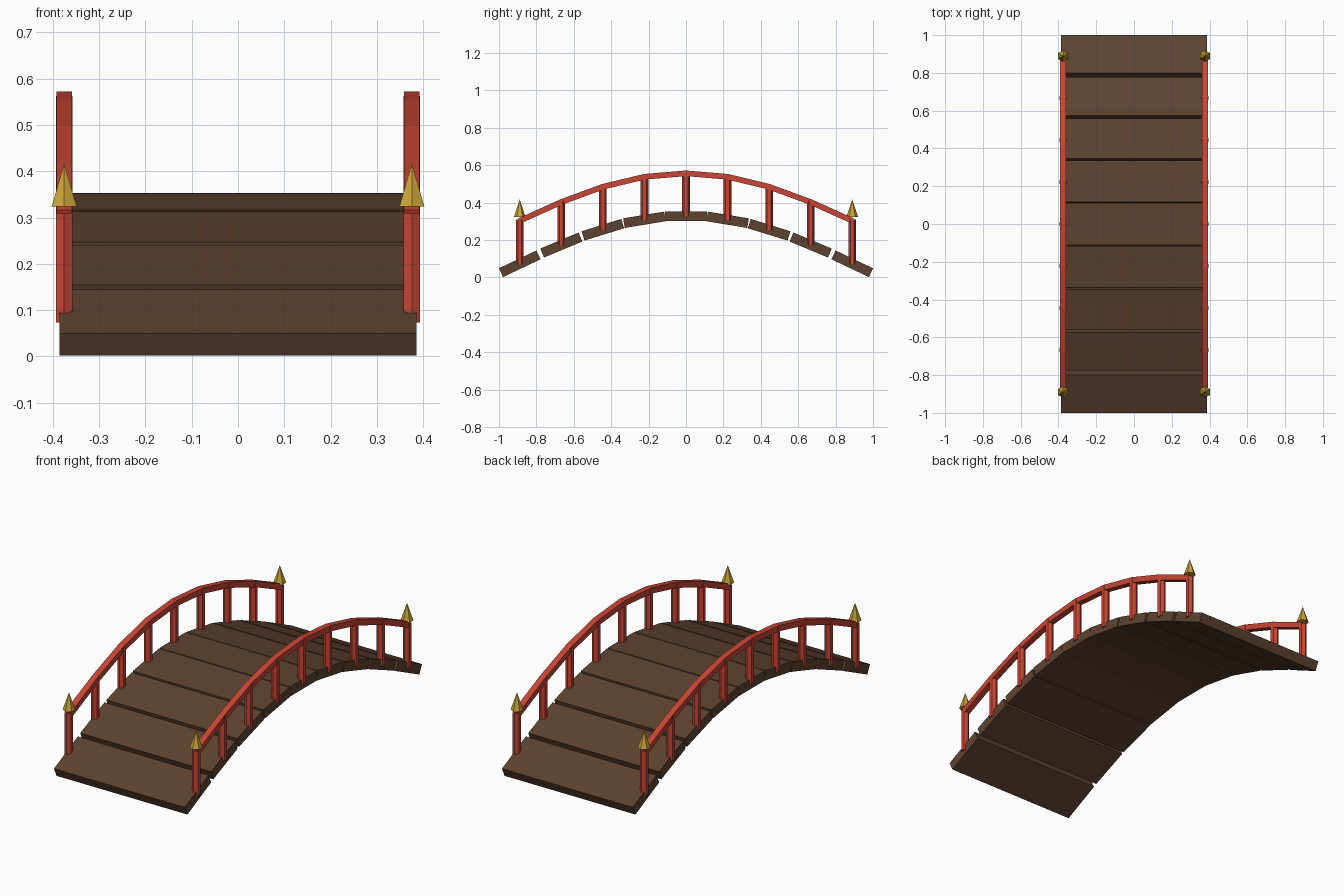
import bpy
from math import cos, sin, pi, atan, atan2, hypot

if "Cube" in bpy.data.objects:
    bpy.data.objects.remove(bpy.data.objects["Cube"])


def material(name, rgb):
    m = bpy.data.materials.new(name)
    m.diffuse_color = (*rgb, 1)
    m.use_nodes = True
    m.node_tree.nodes["Principled BSDF"].inputs["Base Color"].default_value = m.diffuse_color
    return m


WOOD = material("dark_wood", (0.11, 0.055, 0.03))
RED = material("red_paint", (0.58, 0.06, 0.035))
GOLD = material("gold", (0.60, 0.38, 0.04))

STEP = 2 / 9          # spacing of planks and posts along y
RISE, BASE = 0.307, 0.02
RAIL_X = 0.3755


def arc(y):
    return BASE + RISE * cos(pi * y / 2)


def finish(name, mat):
    ob = bpy.context.object
    ob.name = name
    ob.data.materials.append(mat)
    return ob


def box(name, loc, size, tilt, mat):
    bpy.ops.mesh.primitive_cube_add(size=1, location=loc, rotation=(tilt, 0, 0))
    ob = finish(name, mat)
    ob.scale = size


def hex_cone(name, loc, r1, r2, depth, mat):
    bpy.ops.mesh.primitive_cone_add(vertices=6, radius1=r1, radius2=r2, depth=depth, location=loc)
    finish(name, mat)


ys = [i * STEP for i in range(-4, 5)]

# arched deck of tilted planks
for y in ys:
    tilt = atan(-RISE * pi / 2 * sin(pi * y / 2))
    box("deck_plank", (0, y, arc(y)), (0.772, 0.222, 0.052), tilt, WOOD)

for side in (-1, 1):
    x = side * RAIL_X
    # hexagonal posts standing in the planks
    for y in ys:
        hex_cone("post", (x, y, arc(y) + 0.118), 0.0205, 0.0205, 0.236, RED)
    # handrail segments from post to post
    for a, b in zip(ys, ys[1:]):
        dy, dz = b - a, arc(b) - arc(a)
        box("handrail", (x, (a + b) / 2, (arc(a) + arc(b)) / 2 + 0.23),
            (0.033, hypot(dy, dz) + 0.004, 0.03), atan2(dz, dy), RED)
    # pointed finials on the end posts
    for y in (ys[0], ys[-1]):
        hex_cone("finial", (x, y, arc(y) + 0.297), 0.031, 0, 0.092, GOLD)
